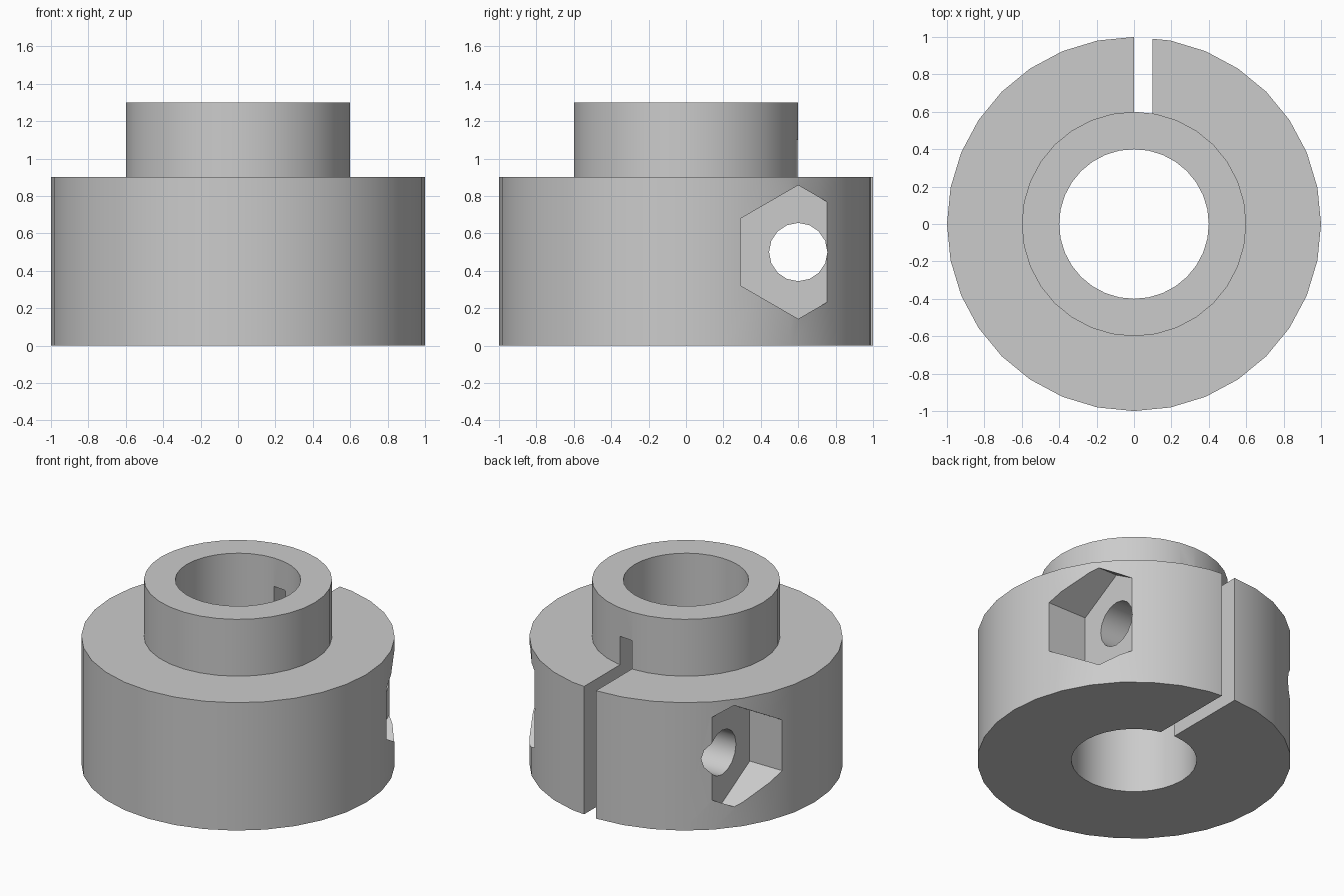
import bpy
import bmesh
from math import cos, sin, pi, radians

cube = bpy.data.objects.get("Cube")
if cube:
    bpy.data.objects.remove(cube, do_unlink=True)

GREY = (0.6, 0.6, 0.6, 1.0)
mat = bpy.data.materials.new("plain grey")
mat.use_nodes = True
mat.diffuse_color = GREY
mat.node_tree.nodes["Principled BSDF"].inputs["Base Color"].default_value = GREY


def lathe(name, profile, sides):
    """Revolve a closed (radius, z) profile around z."""
    bm = bmesh.new()
    rings = []
    for i in range(sides):
        a = 2 * pi * i / sides
        rings.append([bm.verts.new((r * cos(a), r * sin(a), z)) for r, z in profile])
    n = len(profile)
    for i in range(sides):
        here, there = rings[i], rings[(i + 1) % sides]
        for j in range(n):
            k = (j + 1) % n
            bm.faces.new((here[j], there[j], there[k], here[k]))
    bmesh.ops.recalc_face_normals(bm, faces=bm.faces)
    mesh = bpy.data.meshes.new(name)
    bm.to_mesh(mesh)
    bm.free()
    obj = bpy.data.objects.new(name, mesh)
    bpy.context.collection.objects.link(obj)
    return obj


def cross_prism(name, sides, radius, x0, x1):
    """Prism lying along x on the clamp bolt axis, one corner up."""
    bpy.ops.mesh.primitive_cylinder_add(
        vertices=sides, radius=radius, depth=x1 - x0,
        location=((x0 + x1) / 2, 0.6, 0.5),
        rotation=(radians(90), 0, radians(90)))
    bpy.context.object.name = name
    return bpy.context.object


def box(name, low, high):
    bpy.ops.mesh.primitive_cube_add(
        size=1, location=[(a + b) / 2 for a, b in zip(low, high)])
    obj = bpy.context.object
    obj.name = name
    obj.scale = [b - a for a, b in zip(low, high)]
    return obj


# Stepped collar: wide clamp ring, narrow hub, through bore
collar = lathe("clamp_collar", [(0.4, 0), (1, 0), (1, 0.9),
                                (0.6, 0.9), (0.6, 1.3), (0.4, 1.3)], 32)
collar.data.materials.append(mat)

# Clamp slot, two hexagonal pockets and the bolt hole
cutters = [
    box("slot_cutter", (0.001, 0.2, -0.2), (0.1, 1.2, 1.1)),
    cross_prism("left_pocket_cutter", 6, 0.357, 0.65, 1.3),
    cross_prism("right_pocket_cutter", 6, 0.357, -1.3, -0.70),
    cross_prism("bolt_hole_cutter", 16, 0.156, -1.4, 1.4),
]
bpy.ops.object.select_all(action="DESELECT")
bpy.context.view_layer.objects.active = collar
collar.select_set(True)
for cutter in cutters:
    cutter.hide_render = True
    mod = collar.modifiers.new(cutter.name, "BOOLEAN")
    mod.operation = "DIFFERENCE"
    mod.solver = "EXACT"
    mod.object = cutter
    bpy.ops.object.modifier_apply(modifier=mod.name)
for cutter in cutters:
    bpy.data.objects.remove(cutter, do_unlink=True)

# Smooth round walls, crisp cut edges
bpy.ops.object.shade_smooth_by_angle(angle=radians(30))
